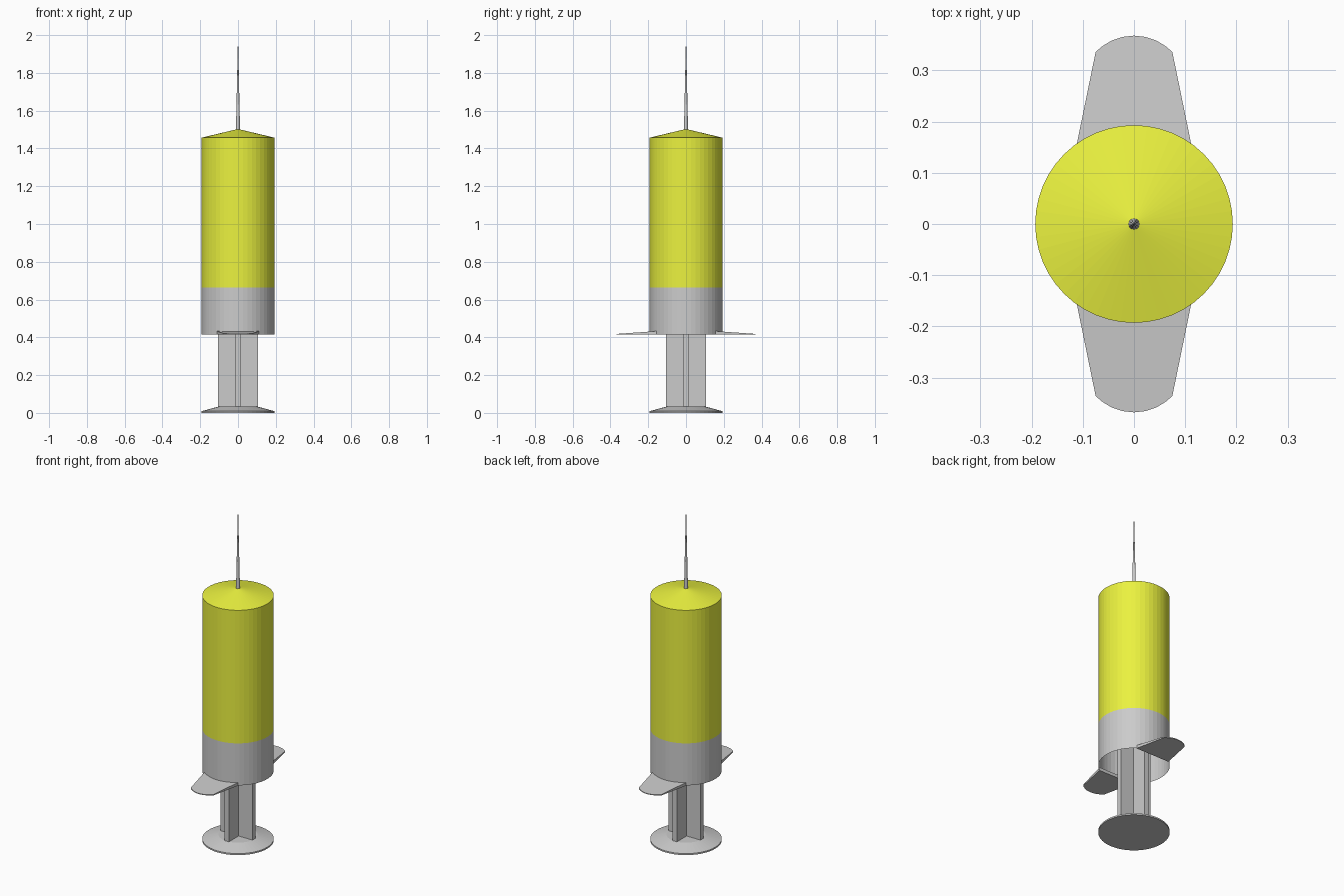
import bpy, bmesh
from math import sin, cos, tau

if "Cube" in bpy.data.objects:
    bpy.data.objects.remove(bpy.data.objects["Cube"])

SIDES = 48


def finish(name, bm, mat=None):
    bmesh.ops.remove_doubles(bm, verts=bm.verts, dist=1e-5)
    bmesh.ops.recalc_face_normals(bm, faces=bm.faces)
    me = bpy.data.meshes.new(name)
    bm.to_mesh(me)
    bm.free()
    ob = bpy.data.objects.new(name, me)
    bpy.context.collection.objects.link(ob)
    if mat:
        me.materials.append(mat)
    return ob


def lathe(name, profile, sides=SIDES, mat=None):
    """Revolve (radius, z) points about the z axis."""
    bm = bmesh.new()
    vs = [bm.verts.new((r, 0, z)) for r, z in profile]
    es = [bm.edges.new(p) for p in zip(vs, vs[1:])]
    bmesh.ops.spin(bm, geom=vs + es, cent=(0, 0, 0), axis=(0, 0, 1),
                   angle=tau, steps=sides, use_duplicate=False)
    return finish(name, bm, mat)


def prism(name, outline, z0, z_top):
    """Solid from an xy outline; z_top(x, y) gives the upper height."""
    bm = bmesh.new()
    low = [bm.verts.new((x, y, z0)) for x, y in outline]
    top = [bm.verts.new((x, y, z_top(x, y))) for x, y in outline]
    bm.faces.new(low[::-1])
    bm.faces.new(top)
    n = len(outline)
    for i in range(n):
        j = (i + 1) % n
        bm.faces.new((low[i], low[j], top[j], top[i]))
    return finish(name, bm)


yellow = bpy.data.materials.new("yellow_liquid")
yellow.diffuse_color = (0.83, 0.89, 0.05, 1)
yellow.use_nodes = True
yellow.node_tree.nodes["Principled BSDF"].inputs["Base Color"].default_value = yellow.diffuse_color

# Barrel: open grey sleeve below, closed yellow chamber above
lathe("barrel_sleeve", [(0.193, 0.415), (0.193, 0.665)])
lathe("liquid_chamber", [(0, 0.665), (0.193, 0.665), (0.193, 1.457), (0, 1.503)], mat=yellow)

# Needle
lathe("needle", [(0, 1.49), (0.011, 1.49), (0, 2.0)], sides=12)

# Thumb plate
lathe("thumb_plate", [(0, 0), (0.193, 0), (0.193, 0.009), (0.105, 0.033), (0, 0.033)])

# Plunger rod with a plus-shaped section
w, t = 0.105, 0.014
cross = []
for k in range(4):
    c, s = round(cos(k * tau / 4)), round(sin(k * tau / 4))
    for x, y in ((w, -t), (w, t), (t, t)):
        cross.append((x * c - y * s, x * s + y * c))
prism("plunger_rod", cross, 0.025, lambda x, y: 0.664)

# Finger flanges, tapering outwards with a rounded end
for side, label in ((1, "back"), (-1, "front")):
    tip = [(0.075 * sin(a), 0.335 + 0.033 * (cos(a) if abs(a) < 1.57 else 0))
           for a in [tau / 4 * (1 - i / 5) for i in range(11)]]
    # shallow circular arc through the flange corners
    tip = [(x, 0.265 + (0.103 ** 2 - x * x) ** 0.5) for x, _ in tip]
    outline = [(-0.112, 0.155), (0.112, 0.155)] + tip
    prism(label + "_finger_flange", [(x, side * y) for x, y in outline], 0.414,
          lambda x, y: 0.433 - 0.07 * (abs(y) - 0.155))
